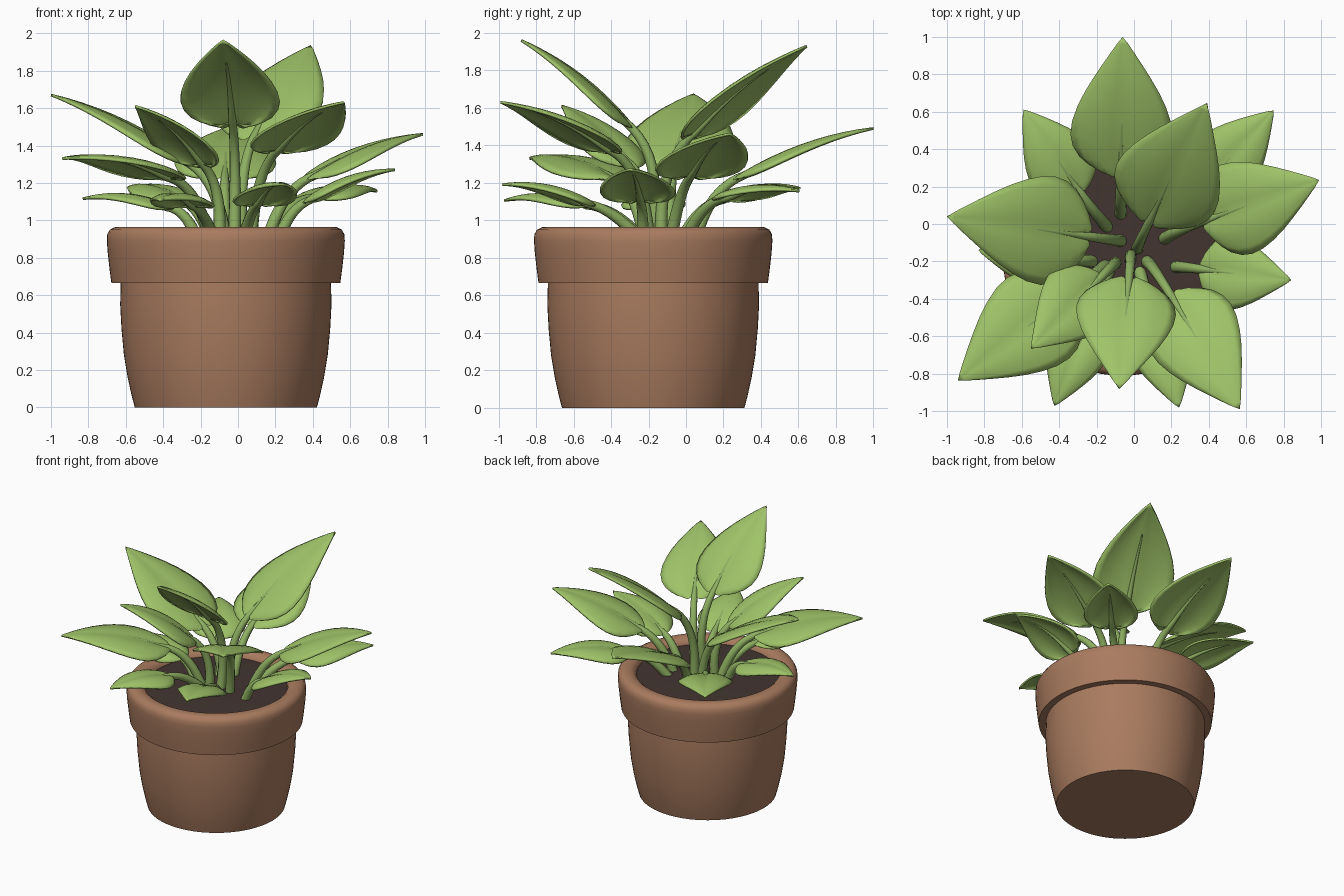
import bpy, bmesh, math
from mathutils import Vector

if "Cube" in bpy.data.objects:
    bpy.data.objects.remove(bpy.data.objects["Cube"])

CX, CY = -0.065, -0.175   # pot axis


def material(name, rgb):
    m = bpy.data.materials.new(name)
    m.diffuse_color = (*rgb, 1)
    m.use_nodes = True
    m.node_tree.nodes["Principled BSDF"].inputs["Base Color"].default_value = m.diffuse_color
    return m


CLAY = material("clay", (0.40, 0.20, 0.115))
SOIL = material("soil", (0.055, 0.035, 0.03))
LEAF = material("leaf_green", (0.35, 0.55, 0.14))
STEM = material("stem_green", (0.27, 0.43, 0.12))


def add_mesh(name, bm, mat, angle=40):
    bmesh.ops.remove_doubles(bm, verts=bm.verts, dist=1e-5)
    bmesh.ops.recalc_face_normals(bm, faces=bm.faces)
    me = bpy.data.meshes.new(name)
    bm.to_mesh(me)
    bm.free()
    ob = bpy.data.objects.new(name, me)
    bpy.context.collection.objects.link(ob)
    me.materials.append(mat)
    activate(ob)
    bpy.ops.object.shade_smooth_by_angle(angle=math.radians(angle))
    return ob


def activate(ob):
    bpy.ops.object.select_all(action='DESELECT')
    ob.select_set(True)
    bpy.context.view_layer.objects.active = ob


def lathe(name, profile, mat, steps=72):
    bm = bmesh.new()
    vs = [bm.verts.new((CX + r, CY, z)) for r, z in profile]
    es = [bm.edges.new(p) for p in zip(vs, vs[1:])]
    bmesh.ops.spin(bm, geom=vs + es, cent=(CX, CY, 0), axis=(0, 0, 1),
                   angle=math.tau, steps=steps)
    return add_mesh(name, bm, mat)


# Pot with overhanging rounded rim
lathe("pot", [(0, 0), (0.487, 0), (0.503, 0.06), (0.525, 0.16), (0.545, 0.28),
              (0.558, 0.42), (0.565, 0.55), (0.562, 0.665), (0.612, 0.665),
              (0.622, 0.74), (0.632, 0.83), (0.636, 0.89), (0.634, 0.925),
              (0.620, 0.950), (0.595, 0.963), (0.565, 0.965), (0.535, 0.958),
              (0.512, 0.940), (0.50, 0.91), (0.49, 0.85)], CLAY)
# Soil disc
lathe("soil", [(0, 0.925), (0.35, 0.923), (0.505, 0.918)], SOIL)

# Half-width of a heart-shaped blade along its length
OUTLINE = [(0, 0), (0.01, 0.25), (0.03, 0.46), (0.06, 0.64), (0.11, 0.82),
           (0.18, 0.95), (0.26, 1.0), (0.36, 0.97), (0.47, 0.87), (0.58, 0.73),
           (0.69, 0.56), (0.79, 0.39), (0.88, 0.23), (0.95, 0.10), (1, 0)]
ACROSS = 12


def leaf(name, root, start, tip, half, bulge=0.04):
    B, S, T = Vector((*root, 0.90)), Vector(start), Vector(tip)
    F = T - S
    side = F.cross(Vector((0, 0, 1))).normalized()
    up = side.cross(F).normalized()

    def spine(u):
        return S + F * u + up * bulge * 4 * u * (1 - u)

    # Blade: arched along the spine, edges drooping, soft crease on the midrib
    bm = bmesh.new()
    rows = []
    for u, w in OUTLINE:
        row = []
        for j in range(ACROSS + 1):
            v = 2 * j / ACROSS - 1
            a = abs(v)
            back = 0.09 * math.sin(math.pi * min(a, 1) * 0.75) * (1 - u) ** 4
            dz = 0.012 * math.sin(math.pi * a) * w - 0.035 * a * a * w
            row.append(bm.verts.new(spine(u) - F * back * (w > 0)
                                    + side * v * w * half + up * dz))
        rows.append(row)
    for r0, r1 in zip(rows, rows[1:]):
        for j in range(ACROSS):
            bm.faces.new((r0[j], r0[j + 1], r1[j + 1], r1[j]))
    blade = add_mesh(name + "_blade", bm, LEAF, 50)
    sol = blade.modifiers.new("thickness", 'SOLIDIFY')
    sol.thickness, sol.offset = 0.014, 0

    # Stem: rises from the soil, bends into the blade and tapers into the midrib
    ctrl = S - F.normalized() * (S - B).length * 0.45
    pts = []
    for i in range(11):
        t = i / 10
        pts.append((B * (1 - t) ** 2 + ctrl * 2 * t * (1 - t) + S * t * t,
                    0.034 - 0.012 * t))
    for i in range(1, 9):
        u = 0.68 * i / 8
        pts.append((spine(u) - up * 0.004, 0.022 - 0.0165 * (i / 8) ** 0.7))
    cu = bpy.data.curves.new(name + "_stem", 'CURVE')
    cu.dimensions = '3D'
    cu.bevel_depth, cu.bevel_resolution, cu.use_fill_caps = 1.0, 3, True
    sp = cu.splines.new('POLY')
    sp.points.add(len(pts) - 1)
    for p, (co, r) in zip(sp.points, pts):
        p.co, p.radius = (*co, 1), r
    ob = bpy.data.objects.new(name + "_stem", cu)
    bpy.context.collection.objects.link(ob)
    cu.materials.append(STEM)
    activate(ob)
    bpy.ops.object.convert(target='MESH')
    bpy.ops.object.shade_smooth_by_angle(angle=math.radians(50))


# name, root (x, y), blade start, tip, half width
leaf("front_tall_leaf", (-0.02, -0.19), (-0.03, -0.33, 1.53), (-0.08, -0.88, 1.96), 0.265)
leaf("back_tall_leaf", (0.02, -0.13), (0.10, 0.05, 1.47), (0.39, 0.645, 1.93), 0.29)
leaf("back_leaf", (-0.07, 0.05), (-0.07, 0.31, 1.24), (-0.06, 1.0, 1.49), 0.27)
leaf("left_leaf", (-0.07, -0.09), (-0.29, -0.06, 1.32), (-1.0, 0.04, 1.67), 0.29)
leaf("right_leaf", (0.16, -0.08), (0.41, 0.03, 1.24), (0.99, 0.235, 1.46), 0.25)
leaf("right_low_leaf", (0.22, -0.23), (0.39, -0.245, 1.11), (0.84, -0.30, 1.27), 0.20)
leaf("back_right_low_leaf", (0.15, 0.0), (0.39, 0.22, 1.12), (0.745, 0.605, 1.155), 0.19)
leaf("back_left_low_leaf", (-0.14, -0.02), (-0.31, 0.20, 1.11), (-0.59, 0.61, 1.17), 0.19)
leaf("front_right_leaf", (0.07, -0.20), (0.22, -0.42, 1.38), (0.565, -0.99, 1.63), 0.25)
leaf("front_left_high_leaf", (-0.10, -0.21), (-0.20, -0.31, 1.31), (-0.55, -0.665, 1.61), 0.21)
leaf("front_left_leaf", (-0.15, -0.22), (-0.38, -0.40, 1.23), (-0.94, -0.835, 1.33), 0.27, 0.05)
leaf("front_left_low_leaf", (-0.13, -0.24), (-0.25, -0.53, 1.08), (-0.425, -0.97, 1.105), 0.17)
leaf("front_low_leaf", (0.03, -0.25), (0.11, -0.53, 1.09), (0.24, -0.98, 1.19), 0.17)
leaf("left_low_leaf", (-0.22, -0.20), (-0.38, -0.185, 1.07), (-0.83, -0.14, 1.115), 0.17)
